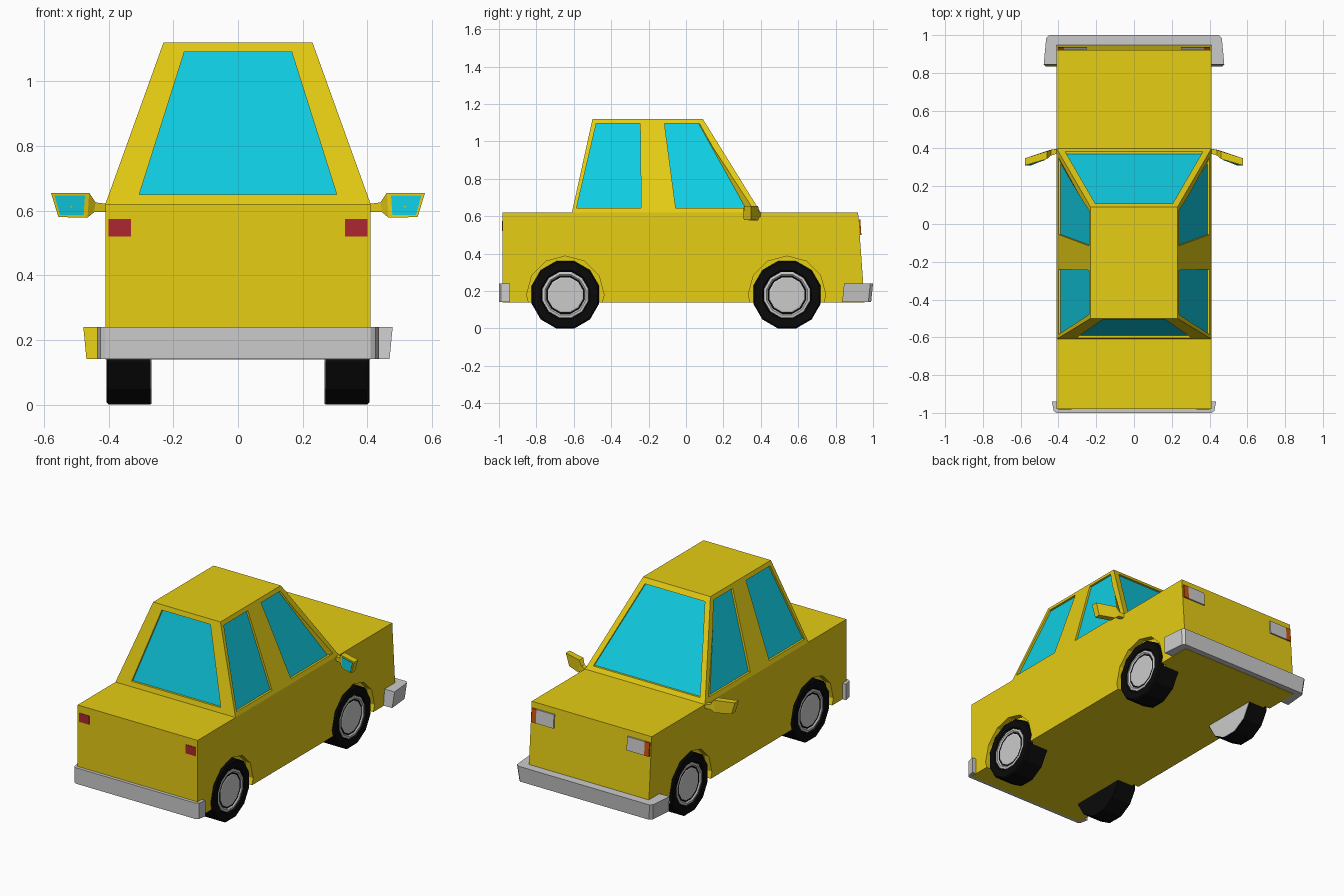
import bpy, bmesh
from math import sin, cos, pi

if "Cube" in bpy.data.objects:
    bpy.data.objects.remove(bpy.data.objects["Cube"])


def material(name, rgb):
    m = bpy.data.materials.new(name)
    m.diffuse_color = (*rgb, 1)
    m.use_nodes = True
    m.node_tree.nodes["Principled BSDF"].inputs["Base Color"].default_value = m.diffuse_color
    return m


YELLOW = material("yellow_paint", (0.79, 0.61, 0.007))
GLASS = material("window_glass", (0.005, 0.62, 0.78))
BLACK = material("rubber", (0.003, 0.003, 0.003))
RED = material("red_lens", (0.42, 0.02, 0.028))
ORANGE = material("orange_lens", (0.6, 0.09, 0.003))


def build(name, verts, faces, mat=None):
    bm = bmesh.new()
    vs = [bm.verts.new(v) for v in verts]
    for f in faces:
        bm.faces.new([vs[i] for i in f])
    if len(faces) > 1:
        bmesh.ops.recalc_face_normals(bm, faces=bm.faces[:])
    me = bpy.data.meshes.new(name)
    bm.to_mesh(me)
    bm.free()
    ob = bpy.data.objects.new(name, me)
    bpy.context.collection.objects.link(ob)
    if mat:
        me.materials.append(mat)
    return ob


def loft(name, rings, mat=None, start_cap=True, end_cap=True):
    n = len(rings[0])
    faces = [(k*n+i, k*n+(i+1) % n, (k+1)*n+(i+1) % n, (k+1)*n+i)
             for k in range(len(rings)-1) for i in range(n)]
    if start_cap:
        faces.append(tuple(range(n)))
    if end_cap:
        faces.append(tuple(range(n*(len(rings)-1), n*len(rings))))
    return build(name, [v for r in rings for v in r], faces, mat)


def box(name, x, y, z, mat=None):
    return loft(name, [[(x[0], y[0], h), (x[1], y[0], h), (x[1], y[1], h), (x[0], y[1], h)]
                       for h in z], mat)


def circle(x, y, z, r, turn=0.5, n=12):
    return [(x, y + r*sin((i+turn)*2*pi/n), z + r*cos((i+turn)*2*pi/n)) for i in range(n)]


def cut(target, cutter):
    mod = target.modifiers.new("cut", 'BOOLEAN')
    mod.operation = 'DIFFERENCE'
    mod.solver = 'EXACT'
    mod.object = cutter
    cutter.hide_render = True
    cutter.hide_set(True)


# Lower body
side = [(-0.98, 0.14), (0.955, 0.14), (0.92, 0.62), (-0.98, 0.62)]
body = loft("body", [[(x, y, z) for y, z in side] for x in (-0.41, 0.41)], YELLOW)

# Cabin with sloping sides
cabin = loft("cabin", [[(-x, a, z), (x, a, z), (x, b, z), (-x, b, z)]
                       for x, a, b, z in ((0.41, -0.61, 0.40, 0.62), (0.23, -0.50, 0.09, 1.12))],
             YELLOW)


# Recessed windows: points are (across, height) on a sloping cabin face
def on_face(face, u, z, out):
    h = z - 0.62
    if face == "rear":
        return (u, -0.61 + 0.22*h - out, z)
    if face == "front":
        return (u, 0.40 - 0.62*h + out, z)
    s = 1 if face == "right" else -1
    return (s*(0.41 - 0.36*h + out), u, z)


def window(name, face, opening, pane=None):
    pane = pane or opening
    depth = 0.015
    cutter = loft(name + "_cutter", [[on_face(face, u, z, -depth) for u, z in pane],
                                     [on_face(face, u, z, 0.006) for u, z in opening]], YELLOW)
    cut(cabin, cutter)
    quad = [on_face(face, u, z, 0.002 - depth) for u, z in pane]
    glass = build(name, quad, [(0, 1, 2, 3)], GLASS)
    outward = {"rear": (0, -1, 0), "front": (0, 1, 0), "right": (1, 0, 0), "left": (-1, 0, 0)}[face]
    if sum(a*b for a, b in zip(glass.data.polygons[0].normal, outward)) < 0:
        glass.data.flip_normals()


window("rear_window", "rear", [(-0.305, 0.65), (0.305, 0.65), (0.166, 1.09), (-0.166, 1.09)])
window("windshield", "front", [(-0.365, 0.645), (0.365, 0.645), (0.205, 1.09), (-0.205, 1.09)])
for s in ("left", "right"):
    window(s + "_back_window", s,
           [(-0.585, 0.645), (-0.24, 0.645), (-0.245, 1.095), (-0.48, 1.095)])
    window(s + "_front_window", s,
           [(-0.055, 0.645), (0.37, 0.645), (0.075, 1.095), (-0.115, 1.095)],
           [(-0.055, 0.645), (0.318, 0.645), (0.068, 1.095), (-0.115, 1.095)])

# Wheels and wheel arches
for s, sn in ((1, "right"), (-1, "left")):
    for y, yn in ((-0.645, "back"), (0.54, "front")):
        z = 0.18
        R = 0.18 / cos(pi/12)
        name = f"{yn}_{sn}"
        arch = loft(name + "_arch_cutter",
                    [circle(s*x, y, z, 0.207, 0) for x in (0.375, 0.5)], YELLOW)
        cut(body, arch)
        tyre = [(0.27, R), (0.398, R), (0.406, R-0.008), (0.406, 0.135), (0.396, 0.128)]
        loft(name + "_tyre", [circle(s*x, y, z, r) for x, r in tyre], BLACK)
        hub = [(0.39, 0.128), (0.401, 0.126), (0.403, 0.113), (0.394, 0.103), (0.398, 0.09)]
        loft(name + "_hub", [circle(s*x, y, z, r) for x, r in hub])
        if yn == "front":
            loft(name + "_inner_disc", [circle(s*x, y, z, R-0.003) for x in (0.268, 0.272)])

# Front bumper wrapping around the nose
outline = [(-0.478, 0.845), (-0.41, 0.845), (0.478, 0.845), (0.465, 0.985),
           (0.45, 1.0), (-0.45, 1.0), (-0.465, 0.985)]
bumper = loft("front_bumper", [[(x*k, y-d, z) for x, y in outline]
                               for k, d, z in ((0.98, 0.01, 0.142), (1, 0, 0.24))])
bumper.data.materials.append(None)
bumper.data.materials.append(YELLOW)
bumper.data.polygons[0].material_index = 1

# Rear bumper
outline = [(0.435, -0.94), (0.425, -0.99), (0.41, -1.0), (-0.41, -1.0), (-0.425, -0.99), (-0.435, -0.94)]
loft("rear_bumper", [[(x, y, z) for x, y in outline] for z in (0.142, 0.24)])


# Lights
def nose_light(name, x0, x1, mat=None):
    loft(name, [[(x, 0.92 + 0.073*(0.62-z) + d, z)
                 for x, z in ((x0, 0.50), (x1, 0.50), (x1, 0.583), (x0, 0.583))]
                for d in (-0.01, 0.009)], mat)


for s, sn in ((1, "right"), (-1, "left")):
    box(sn + "_tail_light", (s*0.33, s*0.40), (-0.983, -0.97), (0.52, 0.574), RED)
    nose_light(sn + "_headlight", s*0.25, s*0.37)
    nose_light(sn + "_indicator", s*0.37, s*0.403, ORANGE)

    # Wing mirror: arm flaring into a swept-back housing
    sections = [(0.40, 0.40, 0.375, 0.40, 0.595, 0.62), (0.445, 0.44, 0.362, 0.392, 0.595, 0.625),
                (0.465, 0.46, 0.345, 0.385, 0.578, 0.655), (0.555, 0.578, 0.31, 0.348, 0.58, 0.655)]
    loft(sn + "_mirror", [[(s*xb, a, lo), (s*xb, b, lo), (s*xt, b, hi), (s*xt, a, hi)]
                          for xb, xt, a, b, lo, hi in sections], YELLOW)
    pane = [(0.477, 0.338, 0.586), (0.55, 0.3095, 0.586), (0.567, 0.3095, 0.647), (0.473, 0.338, 0.647)]
    loft(sn + "_mirror_glass", [[(s*x, y+d, z) for x, y, z in pane] for d in (-0.001, 0.01)], GLASS)
